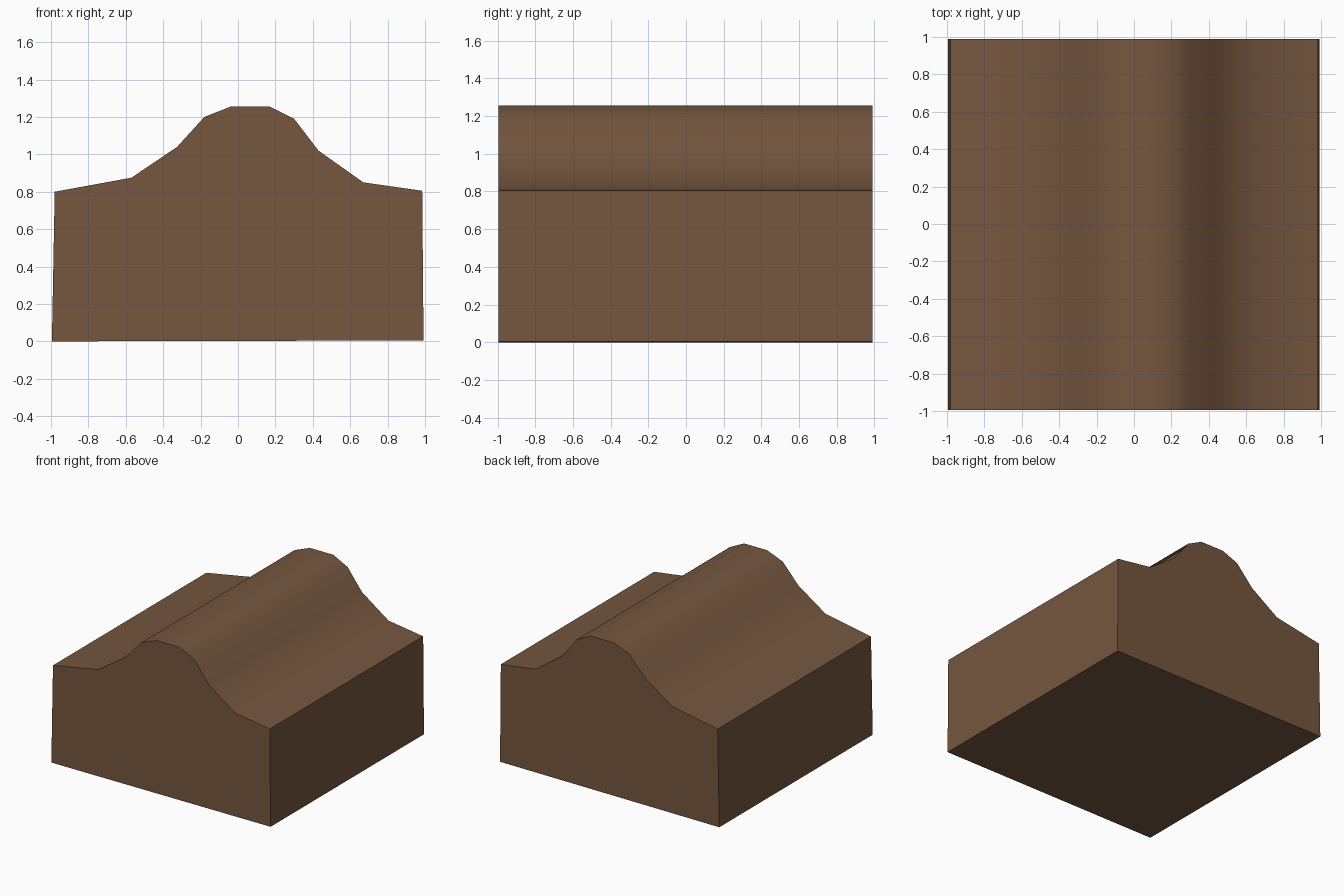
import bpy, bmesh, math

if "Cube" in bpy.data.objects:
    bpy.data.objects.remove(bpy.data.objects["Cube"])

# Cross-section of the ridge block (x, z), seen from the front
base = [(-0.995, 0.0), (0.992, 0.005)]
top = [(0.985, 0.805), (0.67, 0.85), (0.43, 1.02), (0.30, 1.19), (0.17, 1.255),
       (-0.04, 1.255), (-0.18, 1.20), (-0.325, 1.04), (-0.57, 0.875), (-0.98, 0.80)]

# Extrude the section from front to back
bm = bmesh.new()
front = bm.faces.new([bm.verts.new((x, -0.995, z)) for x, z in base + top])
ext = bmesh.ops.extrude_face_region(bm, geom=[front])
verts = [g for g in ext["geom"] if isinstance(g, bmesh.types.BMVert)]
bmesh.ops.translate(bm, verts=verts, vec=(0, 1.985, 0))
bmesh.ops.recalc_face_normals(bm, faces=bm.faces)

mesh = bpy.data.meshes.new("earth_ridge")
bm.to_mesh(mesh)
bm.free()
ridge = bpy.data.objects.new("earth_ridge", mesh)
bpy.context.collection.objects.link(ridge)

# Brown earth
mat = bpy.data.materials.new("brown_earth")
mat.diffuse_color = (0.18, 0.095, 0.05, 1)
mat.use_nodes = True
mat.node_tree.nodes["Principled BSDF"].inputs["Base Color"].default_value = mat.diffuse_color
mesh.materials.append(mat)

# Soft mound, crisp block edges
bpy.context.view_layer.objects.active = ridge
ridge.select_set(True)
bpy.ops.object.shade_smooth_by_angle(angle=math.radians(40))
